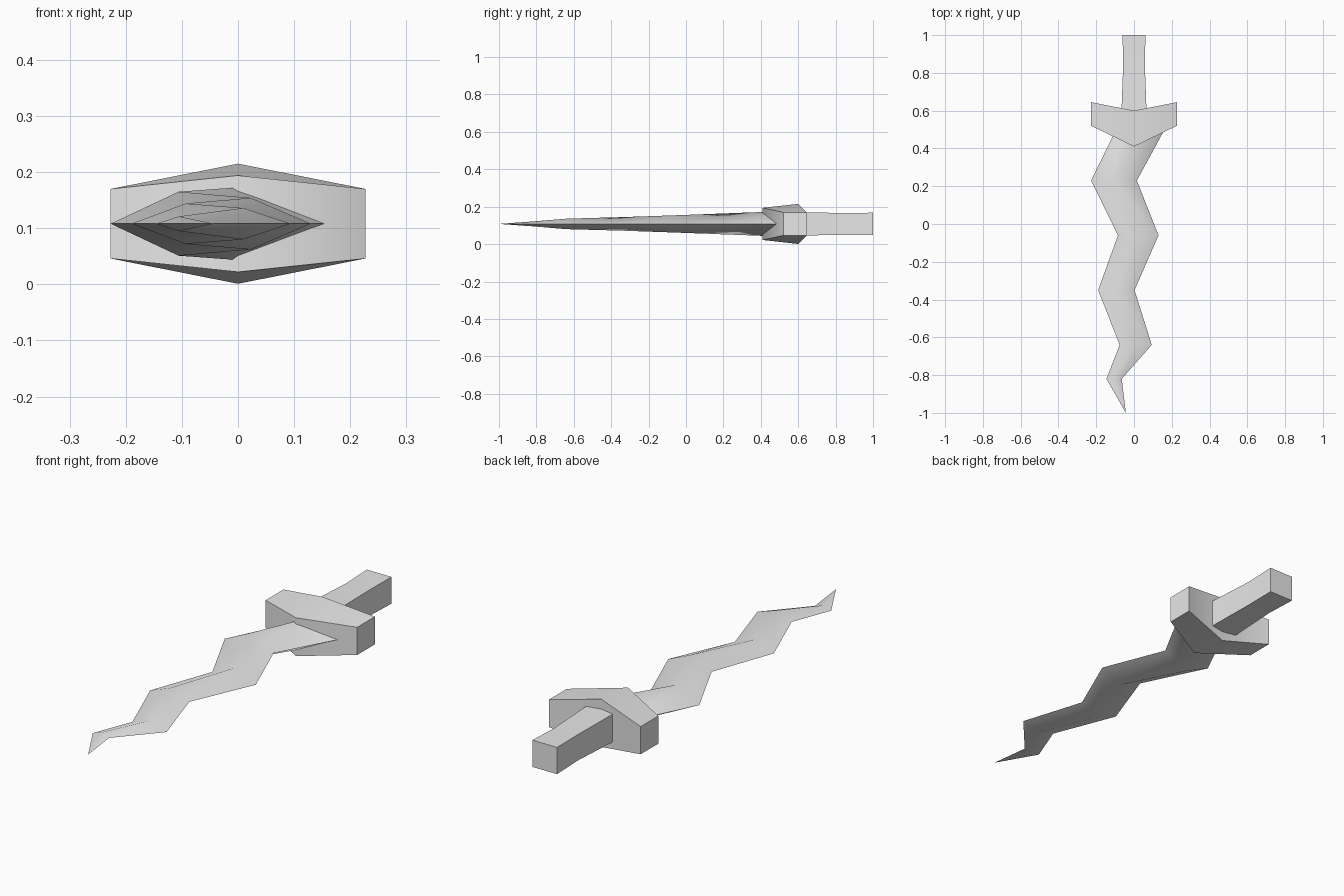
import bpy
from mathutils import Vector

cube = bpy.data.objects.get("Cube")
if cube:
    bpy.data.objects.remove(cube, do_unlink=True)

MID = 0.108  # height of the dagger's centre plane

steel = bpy.data.materials.new("plain grey")
steel.use_nodes = True
GREY = (0.8, 0.8, 0.8, 1)
steel.diffuse_color = GREY
steel.node_tree.nodes["Principled BSDF"].inputs["Base Color"].default_value = GREY


def loft(name, rings, tip=None):
    """Skin four-sided rings, ending in a cap or a pointed tip."""
    verts = [Vector(p) for ring in rings for p in ring]
    n = len(rings[0])
    faces = [tuple(reversed(range(n)))]
    for r in range(len(rings) - 1):
        for i in range(n):
            j = (i + 1) % n
            faces.append((r * n + i, r * n + j, (r + 1) * n + j, (r + 1) * n + i))
    last = (len(rings) - 1) * n
    if tip:
        verts.append(Vector(tip))
        faces += [(last + i, last + (i + 1) % n, len(verts) - 1) for i in range(n)]
    else:
        faces.append(tuple(last + i for i in range(n)))
    mesh = bpy.data.meshes.new(name)
    mesh.from_pydata(verts, [], faces)
    mesh.materials.append(steel)
    obj = bpy.data.objects.new(name, mesh)
    bpy.context.collection.objects.link(obj)

    # Consistent outward normals, soft ridges and crisp outer edges
    bpy.ops.object.select_all(action='DESELECT')
    obj.select_set(True)
    bpy.context.view_layer.objects.active = obj
    bpy.ops.object.mode_set(mode='EDIT')
    bpy.ops.mesh.select_all(action='SELECT')
    bpy.ops.mesh.normals_make_consistent(inside=False)
    bpy.ops.object.mode_set(mode='OBJECT')
    bpy.ops.object.shade_smooth_by_angle(angle=1.05)
    return obj


# Wavy blade: diamond sections given as y, left edge, right edge, half thickness
sections = [
    (0.52, -0.085, 0.173, 0.068),
    (0.23, -0.227, 0.015, 0.057),
    (-0.06, -0.085, 0.13, 0.046),
    (-0.35, -0.19, 0.003, 0.036),
    (-0.64, -0.076, 0.094, 0.028),
    (-0.82, -0.146, -0.065, 0.013),
]
loft("blade", [
    [(a, y, MID), ((a + b) / 2, y, MID + h), (b, y, MID), ((a + b) / 2, y, MID - h)]
    for y, a, b, h in sections
], tip=(-0.043, -1.0, MID))

# Swept crossguard: end, middle, end, thickest at the back centre
guard_rings = []
for x, front, back, hf, hb in ((-0.227, 0.52, 0.645, 0.062, 0.062),
                               (0, 0.41, 0.6, 0.086, 0.107),
                               (0.227, 0.52, 0.645, 0.062, 0.062)):
    guard_rings.append([(x, front, MID - hf), (x, front, MID + hf),
                        (x, back, MID + hb), (x, back, MID - hb)])
loft("crossguard", guard_rings)

# Square grip with a slight waist
loft("grip", [
    [(-w, y, MID - h), (-w, y, MID + h), (w, y, MID + h), (w, y, MID - h)]
    for y, w, h in ((0.58, 0.067, 0.063), (0.85, 0.057, 0.058), (1.0, 0.061, 0.06))
])
